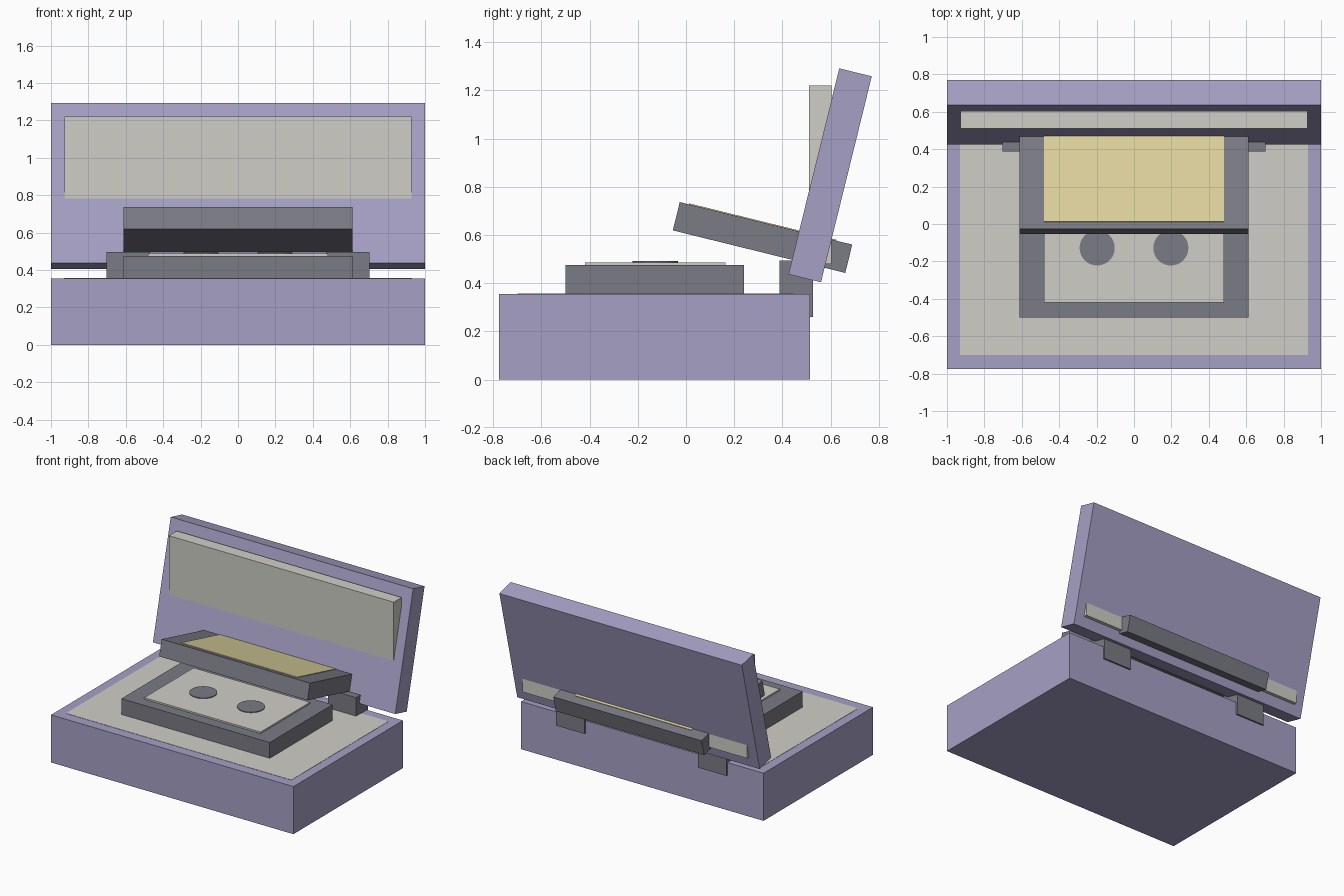
import bpy, math

if "Cube" in bpy.data.objects:
    bpy.data.objects.remove(bpy.data.objects["Cube"])


def material(name, srgb):
    m = bpy.data.materials.new(name)
    m.diffuse_color = [((c / 255 + 0.055) / 1.055) ** 2.4 for c in srgb] + [1.0]
    m.use_nodes = True
    m.node_tree.nodes["Principled BSDF"].inputs["Base Color"].default_value = m.diffuse_color
    return m


PURPLE = material("lavender", (166, 160, 197))
GREY = material("slate_grey", (122, 123, 133))
CREAM = material("cream", (207, 206, 198))
YELLOW = material("pale_yellow", (221, 210, 157))


def finish(name, mat, tilt):
    ob = bpy.context.object
    ob.name = ob.data.name = name
    ob.rotation_euler.x = math.radians(tilt)
    ob.data.materials.append(mat)
    return ob


def box(name, center, size, mat, tilt=0):
    bpy.ops.mesh.primitive_cube_add(size=1, location=center)
    ob = finish(name, mat, tilt)
    for v in ob.data.vertices:
        v.co = [c * s for c, s in zip(v.co, size)]
    return ob


def span(name, x, y, z, mat):
    """Upright box from (min, max) ranges."""
    pairs = (x, y, z)
    return box(name, [(a + b) / 2 for a, b in pairs], [b - a for a, b in pairs], mat)


TILT = -13.85

# Case base with a thin inset lining on top
span("case_base", (-1, 1), (-0.775, 0.515), (0, 0.355), PURPLE)
span("base_lining", (-0.93, 0.93), (-0.70, 0.445), (0.350, 0.357), CREAM)

# Open lid leaning back, with an upright padded panel running through it
box("lid", (0, 0.598, 0.848), (2, 0.139, 0.88), PURPLE, TILT)
span("lid_panel", (-0.927, 0.927), (0.51, 0.603), (0.48, 1.22), CREAM)

# Hinge blocks
for side, s in (("left", -1), ("right", 1)):
    span("hinge_" + side, sorted((s * 0.47, s * 0.703)), (0.387, 0.527), (0.26, 0.495), GREY)

# Tray with raised plate and two round spools
span("tray", (-0.612, 0.612), (-0.50, 0.24), (0.355, 0.475), GREY)
span("tray_plate", (-0.48, 0.48), (-0.42, 0.163), (0.470, 0.487), CREAM)
for side, s in (("left", -1), ("right", 1)):
    bpy.ops.mesh.primitive_cylinder_add(vertices=32, radius=0.094, depth=0.012,
                                        location=(s * 0.197, -0.128, 0.4865))
    finish("spool_" + side, GREY, 0)
    bpy.ops.object.shade_smooth_by_angle()

# Raised door and its thin window plate
box("door", (0, 0.3175, 0.590), (1.224, 0.737, 0.121), GREY, TILT)
a = math.radians(TILT)
up, along = 0.0605, -0.015
box("door_window",
    (0, 0.3175 + along * math.cos(a) - up * math.sin(a),
     0.590 + along * math.sin(a) + up * math.cos(a)),
    (0.96, 0.63, 0.008), YELLOW, TILT)
